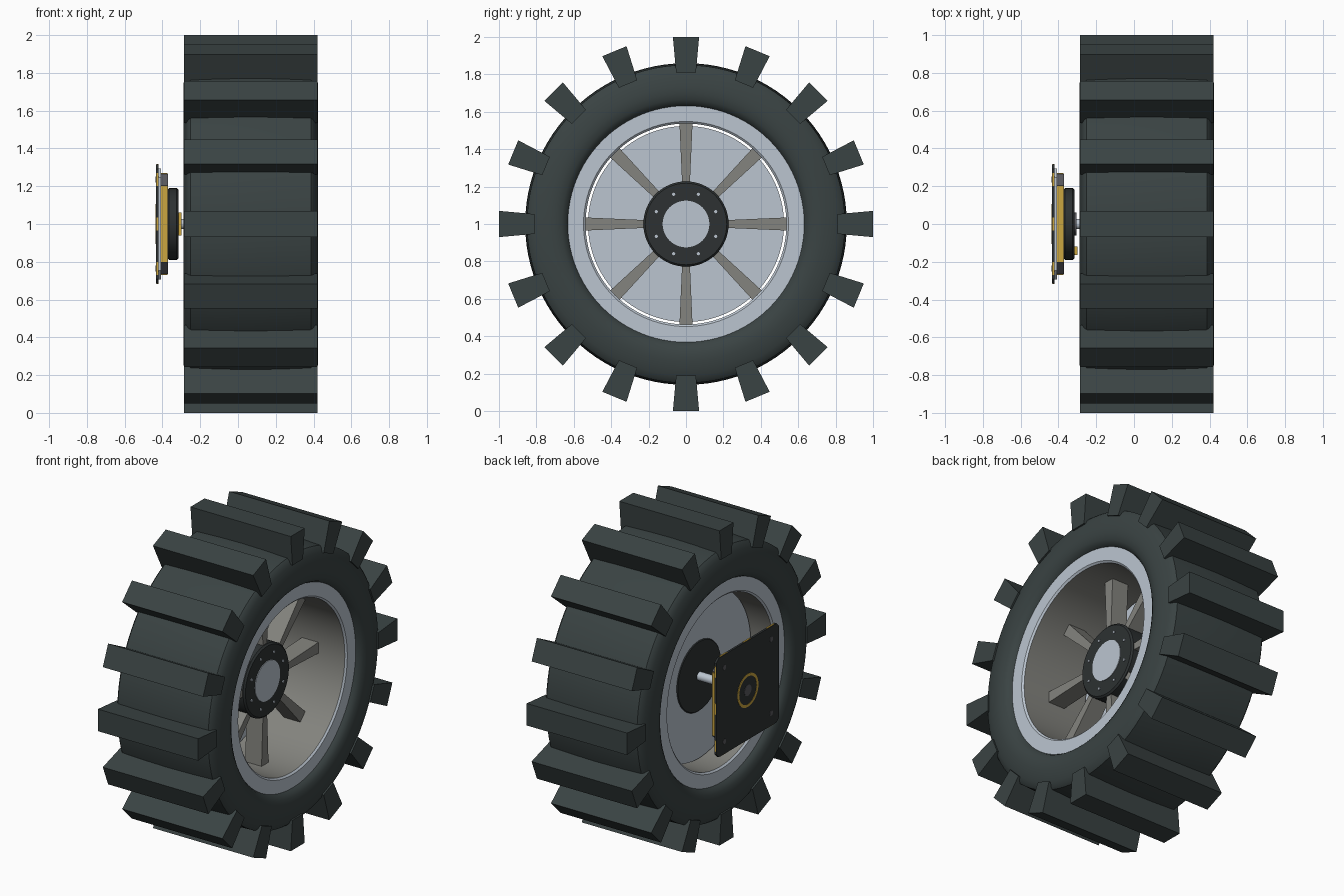
import bpy, bmesh, math
from mathutils import Matrix, Vector

if "Cube" in bpy.data.objects:
    bpy.data.objects.remove(bpy.data.objects["Cube"])


def colour(name, rgb):
    m = bpy.data.materials.new(name)
    m.diffuse_color = (*rgb, 1)
    m.use_nodes = True
    m.node_tree.nodes["Principled BSDF"].inputs["Base Color"].default_value = m.diffuse_color
    return m


RUBBER = colour("dark rubber", (0.042, 0.056, 0.056))
SILVER = colour("silver", (0.50, 0.56, 0.63))
GREY = colour("warm grey", (0.23, 0.23, 0.21))
BLACK = colour("black metal", (0.026, 0.031, 0.032))
GOLD = colour("gold", (0.60, 0.38, 0.05))
STEEL = colour("motor grey", (0.10, 0.10, 0.11))
AXIS = Vector((0, 0, 1))


def finish(name, bm, mats, smooth=None):
    bmesh.ops.remove_doubles(bm, verts=bm.verts, dist=1e-5)
    bmesh.ops.recalc_face_normals(bm, faces=bm.faces)
    me = bpy.data.meshes.new(name)
    bm.to_mesh(me)
    bm.free()
    ob = bpy.data.objects.new(name, me)
    bpy.context.collection.objects.link(ob)
    for m in mats:
        me.materials.append(m)
    if smooth:
        bpy.ops.object.select_all(action='DESELECT')
        ob.select_set(True)
        bpy.context.view_layer.objects.active = ob
        bpy.ops.object.shade_smooth_by_angle(angle=math.radians(smooth))
    return ob


def revolve(name, profile, mats, seg=96, centre=AXIS, closed=True, smooth=30, rule=None):
    """Turn (x, radius) points about a line parallel to x."""
    bm = bmesh.new()
    rings = []
    for k in range(seg):
        a = 2 * math.pi * k / seg
        rings.append([bm.verts.new(centre + Vector((x, r * math.cos(a), r * math.sin(a))))
                      for x, r in profile])
    n = len(profile)
    for k in range(seg):
        a, b = rings[k], rings[(k + 1) % seg]
        for i in range(n if closed else n - 1):
            j = (i + 1) % n
            if profile[i][1] == 0 and profile[j][1] == 0:
                continue
            f = bm.faces.new((a[i], a[j], b[j], b[i]))
            if rule:
                f.material_index = rule(profile[i], profile[j])
    bmesh.ops.dissolve_degenerate(bm, dist=1e-6, edges=bm.edges)
    return finish(name, bm, mats, smooth)


def cylinder(name, x0, x1, r, mat, seg=48, centre=AXIS, bevel=0.0):
    prof = [(x0, 0), (x0, r - bevel), (x0 + bevel, r), (x1 - bevel, r), (x1, r - bevel), (x1, 0)]
    if not bevel:
        prof = [(x0, 0), (x0, r), (x1, r), (x1, 0)]
    return revolve(name, prof, [mat], seg, centre, closed=False)


def prism(bm, x0, x1, outline, rot=0.0):
    """Extrude a (y, z) outline along x, turned about the wheel axis."""
    m = Matrix.Translation(AXIS) @ Matrix.Rotation(rot, 4, 'X')
    lo = [bm.verts.new(m @ Vector((x0, y, z))) for y, z in outline]
    hi = [bm.verts.new(m @ Vector((x1, y, z))) for y, z in outline]
    bm.faces.new(lo)
    bm.faces.new(hi)
    n = len(outline)
    for i in range(n):
        bm.faces.new((lo[i], lo[(i + 1) % n], hi[(i + 1) % n], hi[i]))


def square(h, c):
    return [(h - c, -h), (h, -h + c), (h, h - c), (h - c, h),
            (-h + c, h), (-h, h - c), (-h, -h + c), (-h + c, -h)]


def box(bm, x0, x1, y0, y1, z0, z1, rot=0.0):
    prism(bm, x0, x1, [(y0, z0), (y1, z0), (y1, z1), (y0, z1)], rot)


MID = 0.0675  # middle of the wheel's width

# tyre: crowned tread and rounded sidewalls
half = [(0.318, 0.632), (0.335, 0.642), (0.349, 0.665), (0.357, 0.70), (0.357, 0.735),
        (0.351, 0.775), (0.342, 0.81), (0.330, 0.838), (0.318, 0.850), (0.16, 0.857)]
tyre = [(MID + x, r) for x, r in half] + [(MID, 0.86)] + [(MID - x, r) for x, r in reversed(half)]
revolve("tyre", tyre, [RUBBER])

# tread blocks, flaring outward
bm = bmesh.new()
for k in range(16):
    prism(bm, MID - 0.3525, MID + 0.3525,
          [(-0.053, 0.81), (0.053, 0.81), (0.07, 1.0), (-0.07, 1.0)], k * math.pi / 8)
finish("tread_blocks", bm, [RUBBER])

# rim: silver side rings, grey inner barrel
rim = [(-0.25, 0.64), (-0.25, 0.548), (-0.24, 0.537), (0.375, 0.537), (0.385, 0.548), (0.385, 0.64)]
revolve("rim", rim, [SILVER, GREY],
        rule=lambda p, q: 1 if p[1] < 0.54 and q[1] < 0.54 else 0)

# wheel disc, a narrow gap away from the barrel
revolve("wheel_disc", [(-0.09, 0.2), (-0.09, 0.524), (-0.07, 0.524), (-0.07, 0.2)], [SILVER])

# hub, its cap and its bolts
cylinder("hub", -0.095, 0.205, 0.228, BLACK, 64, bevel=0.01)
cylinder("hub_cap", 0.19, 0.209, 0.125, SILVER)
for k in range(8):
    a = math.pi / 8 + k * math.pi / 4
    c = AXIS + Vector((0, 0.172 * math.cos(a), 0.172 * math.sin(a)))
    cylinder("hub_bolt", 0.2, 0.211, 0.009, SILVER, 8, c)

# spokes, wider toward the rim
bm = bmesh.new()
for k in range(8):
    prism(bm, 0.075, 0.19, [(-0.02, 0.2), (0.02, 0.2), (0.035, 0.54), (-0.035, 0.54)],
          k * math.pi / 4)
finish("spokes", bm, [GREY])

# axle and motor
cylinder("axle", -0.40, -0.08, 0.027, SILVER, 32)
cylinder("motor_body", -0.375, -0.315, 0.19, BLACK, bevel=0.01)
cylinder("motor_collar", -0.318, -0.305, 0.06, STEEL, 32)

# gearbox block with gold side panels
bm = bmesh.new()
prism(bm, -0.41, -0.37, square(0.265, 0.06))
finish("gearbox", bm, [STEEL])
bm = bmesh.new()
for k in range(4):
    box(bm, -0.408, -0.374, -0.2, 0.2, 0.26, 0.27, k * math.pi / 2)
finish("gearbox_panels", bm, [GOLD])

# small gold terminal in front of the motor
bm = bmesh.new()
box(bm, -0.317, -0.298, -0.165, -0.12, -0.06, 0.06)
finish("terminal", bm, [GOLD])

# silver spacer and mounting plate
bm = bmesh.new()
prism(bm, -0.422, -0.408, square(0.295, 0.05))
finish("spacer", bm, [SILVER])
bm = bmesh.new()
prism(bm, -0.434, -0.42, square(0.315, 0.025))
finish("mounting_plate", bm, [BLACK])

# gold marks around the plate edge
bm = bmesh.new()
for k in range(4):
    for c in (-0.235, 0, 0.235):
        box(bm, -0.432, -0.422, c - 0.035, c + 0.035, 0.311, 0.318, k * math.pi / 2)
finish("edge_marks", bm, [GOLD])

# ring, centre and screws on the plate face
revolve("plate_ring", [(-0.436, 0.088), (-0.436, 0.105), (-0.43, 0.105), (-0.43, 0.088)], [GOLD], 48)
cylinder("plate_centre", -0.436, -0.43, 0.035, STEEL, 24)
for sy in (-1, 1):
    for sz in (-1, 1):
        cylinder("plate_screw", -0.436, -0.43, 0.016, STEEL, 12,
                 AXIS + Vector((0, sy * 0.235, sz * 0.235)))
